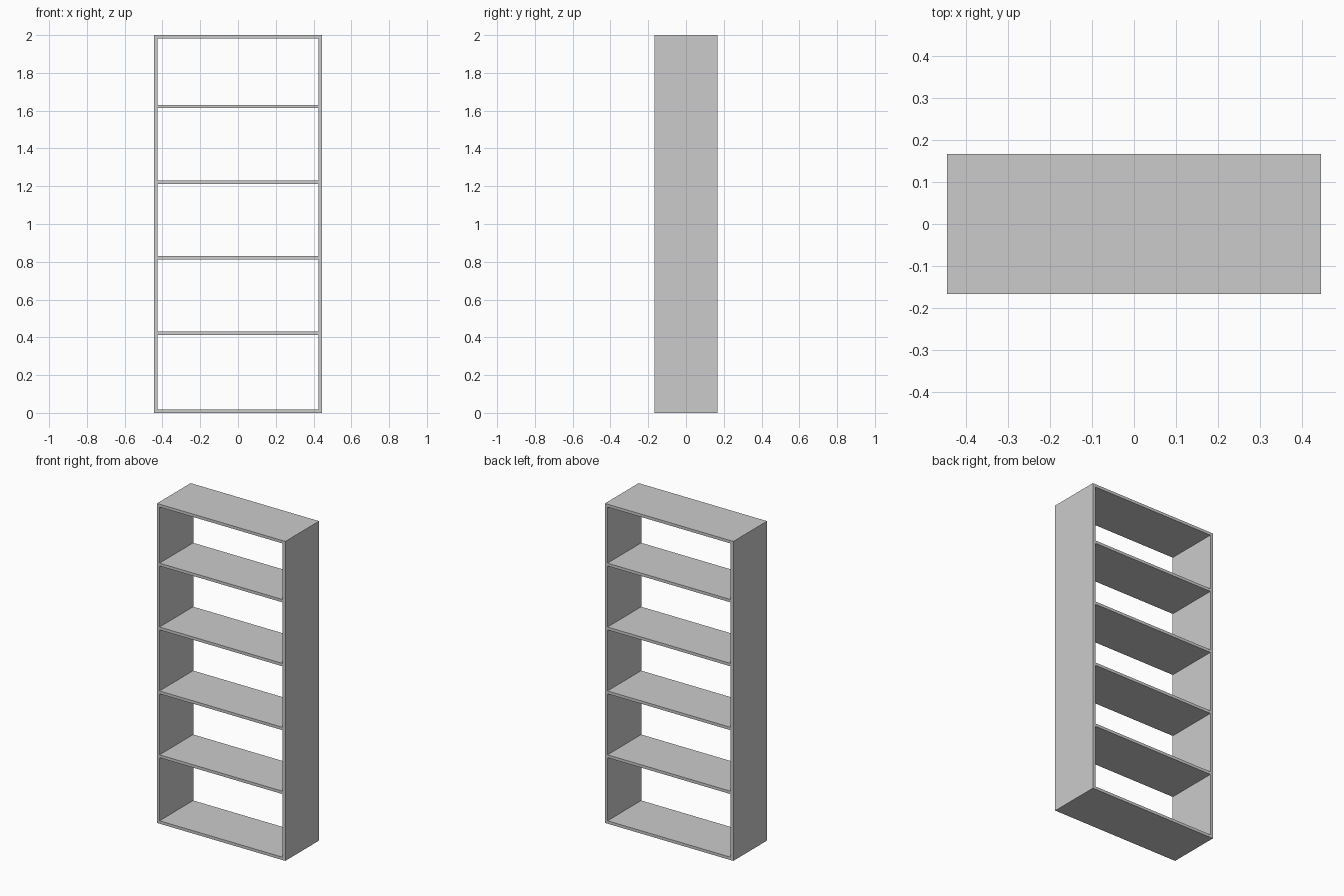
import bpy

cube = bpy.data.objects.get("Cube")
if cube:
    bpy.data.objects.remove(cube, do_unlink=True)

W, D, H, T = 0.889, 0.333, 2.0, 0.018

grey = bpy.data.materials.new("plain grey")
grey.use_nodes = True
colour = (0.6, 0.6, 0.6, 1)
grey.diffuse_color = colour
grey.node_tree.nodes["Principled BSDF"].inputs["Base Color"].default_value = colour


def board(name, size, centre):
    bpy.ops.mesh.primitive_cube_add(size=1, location=centre)
    ob = bpy.context.object
    ob.name = name
    ob.scale = size
    bpy.ops.object.transform_apply(location=False, rotation=False, scale=True)
    ob.data.materials.append(grey)


# Side panels run the full height
for name, side in (("left_panel", 1), ("right_panel", -1)):
    board(name, (T, D, H), (side * (W - T) / 2, 0, H / 2))

# Base, top and evenly spaced shelves fit between the panels
inner = (W - 2 * T, D, T)
board("base_board", inner, (0, 0, T / 2))
board("top_board", inner, (0, 0, H - T / 2))
for i in range(1, 5):
    board(f"shelf_{i}", inner, (0, 0, 0.022 + 0.4 * i))
